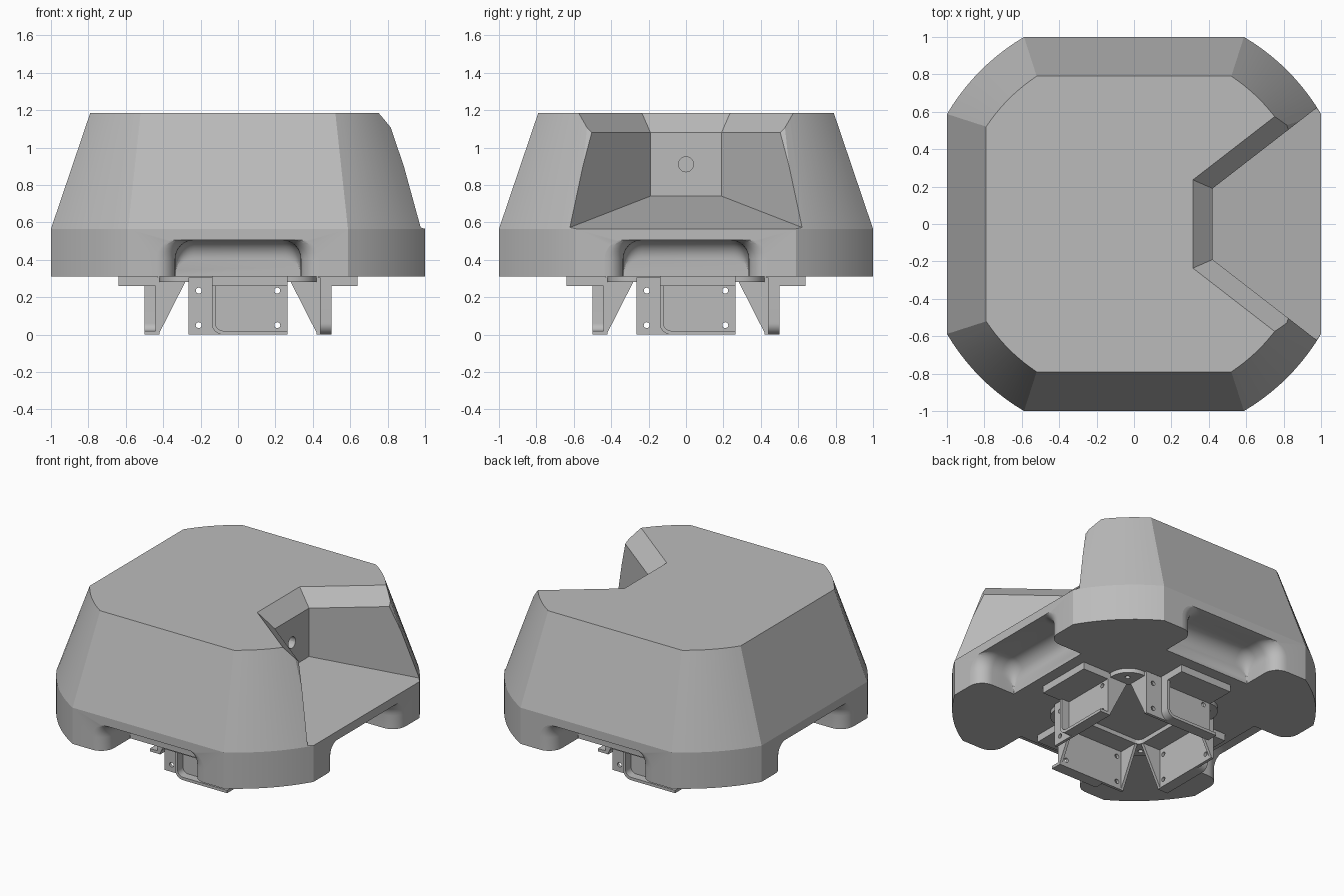
import bpy, bmesh
from math import sin, cos, acos, pi, radians
from mathutils import Matrix

if "Cube" in bpy.data.objects:
    bpy.data.objects.remove(bpy.data.objects["Cube"], do_unlink=True)

grey = bpy.data.materials.new("plain_grey")
grey.use_nodes = True
grey.diffuse_color = (0.5, 0.5, 0.5, 1)
grey.node_tree.nodes["Principled BSDF"].inputs["Base Color"].default_value = (0.5, 0.5, 0.5, 1)


def loft(name, rings, turn=0):
    """Skin closed rings of points, cap both ends, turn by quarter turns."""
    bm = bmesh.new()
    rows = [[bm.verts.new(p) for p in ring] for ring in rings]
    n = len(rows[0])
    for a, b in zip(rows, rows[1:]):
        for i in range(n):
            j = (i + 1) % n
            bm.faces.new((a[i], a[j], b[j], b[i]))
    bm.faces.new(rows[0])
    bm.faces.new(rows[-1])
    bmesh.ops.recalc_face_normals(bm, faces=bm.faces[:])
    bm.transform(Matrix.Rotation(turn * pi / 2, 4, 'Z'))
    mesh = bpy.data.meshes.new(name)
    bm.to_mesh(mesh)
    bm.free()
    mesh.materials.append(grey)
    ob = bpy.data.objects.new(name, mesh)
    bpy.context.collection.objects.link(ob)
    return ob


def front_prism(name, outline, y0, y1, turn=0):
    return loft(name, [[(x, y, z) for x, z in outline] for y in (y0, y1)], turn)


def flat_prism(name, outline, z0, z1):
    return loft(name, [[(x, y, z) for x, y in outline] for z in (z0, z1)])


def side_prism(name, outline, x0, x1, turn=0):
    return loft(name, [[(x, y, z) for y, z in outline] for x in (x0, x1)], turn)


def box(x0, x1, z0, z1):
    return [(x0, z0), (x1, z0), (x1, z1), (x0, z1)]


def circle(u, v, r, n=24):
    return [(u + r * cos(2 * pi * i / n), v + r * sin(2 * pi * i / n)) for i in range(n)]


def rounded_square(h, r, n=8):
    pts = []
    for k, (sx, sy) in enumerate([(1, 1), (-1, 1), (-1, -1), (1, -1)]):
        for i in range(n + 1):
            a = (k + i / n) * pi / 2
            pts.append((sx * (h - r) + r * cos(a), sy * (h - r) + r * sin(a)))
    return pts


def activate(ob):
    bpy.ops.object.select_all(action='DESELECT')
    bpy.context.view_layer.objects.active = ob
    ob.select_set(True)


def cut(ob, cutters):
    activate(ob)
    for c in cutters:
        mod = ob.modifiers.new("cut", 'BOOLEAN')
        mod.operation = 'DIFFERENCE'
        mod.solver = 'EXACT'
        mod.object = c
        bpy.ops.object.modifier_apply(modifier=mod.name)
        bpy.data.objects.remove(c, do_unlink=True)


def smooth(ob):
    activate(ob)
    bpy.ops.object.shade_smooth_by_angle(angle=radians(15))


# Body: a square with circular corners, tapering to the top
def body_ring(half, r, z, n=10):
    start = acos(half / r)
    sweep = pi / 2 - 2 * start
    return [(r * cos(k * pi / 2 + start + sweep * i / n),
             r * sin(k * pi / 2 + start + sweep * i / n), z)
            for k in range(4) for i in range(n + 1)]


body = loft("body", [body_ring(1, 1.16, 0.31), body_ring(1, 1.16, 0.565),
                     body_ring(0.79, 0.946, 1.185)])


# Wedge recess with flared upper rim and sloping floor
def wedge_ring(x, y, z_in, z_out):
    far = 1.35
    w = y + (far - x) * 0.774
    return [(x, -y, z_in), (far, -w, z_out), (far, w, z_out), (x, y, z_in)]


wedge = loft("wedge_cutter", [wedge_ring(0.42, 0.19, 0.74, 0.46),
                              wedge_ring(0.42, 0.19, 1.08, 1.08),
                              wedge_ring(0.315, 0.236, 1.185, 1.185),
                              wedge_ring(0.315, 0.236, 1.4, 1.4)])
port = side_prism("port_cutter", circle(0, 0.91, 0.04), 0.3, 0.5)


# Arched troughs under each side, rounded at the back and flared outward
def arch_ring(d, w, top, r=0.1, n=8):
    pts = [(-w, -d, 0.2)]
    for i in range(n + 1):
        a = pi / 2 * i / n
        pts.append((-w + r - r * cos(a), -d, top - r + r * sin(a)))
    return pts + [(-x, y, z) for x, y, z in reversed(pts)]


def trough(turn):
    steps = [pi / 2 * i / 8 for i in range(9)]
    rings = [arch_ring(0.72 + 0.1 * (1 - cos(a)), 0.335, 0.405 + 0.1 * sin(a)) for a in steps]
    rings += [arch_ring(0.9 + 0.1 * sin(a), 0.335 + 0.1 * (1 - cos(a)), 0.505) for a in steps]
    rings.append(arch_ring(1.1, 0.435, 0.505))
    return loft("trough_cutter", rings, turn)


cut(body, [wedge, port] + [trough(k) for k in range(4)])
smooth(body)

# Mounting frame with corner screw holes
frame = flat_prism("mounting_frame", rounded_square(0.42, 0.14), 0.28, 0.315)
cut(frame, [flat_prism("opening_cutter", rounded_square(0.28, 0.04), 0.2, 0.4)] +
    [flat_prism("screw_cutter", circle(sx * 0.335, sy * 0.335, 0.016, 16), 0.2, 0.4)
     for sx in (-1, 1) for sy in (-1, 1)])
smooth(frame)

# Four brackets, one per side
t = 0.02
for k, side in enumerate(("front", "left", "back", "right")):
    plate = front_prism(side + "_bracket_plate", box(-0.265, 0.265, 0, 0.305), -0.44, -0.42, k)
    cut(plate, [front_prism("hole_cutter", circle(x, z, 0.016, 16), -0.5, -0.36, k)
                for x in (-0.21, 0.21) for z in (0.05, 0.235)])
    smooth(plate)

    # Outer lip: side wall curving into the bottom flange
    corner = [pi + pi / 2 * i / 8 for i in range(9)]
    outer = [(-0.14, 0.27)] + [(-0.08 + 0.06 * cos(a), 0.06 + 0.06 * sin(a)) for a in corner] + [(0.265, 0)]
    inner = [(-0.14 + t, 0.27)] + [(-0.08 + 0.04 * cos(a), 0.06 + 0.04 * sin(a)) for a in corner] + [(0.265, t)]
    smooth(front_prism(side + "_bracket_lip", outer + inner[::-1], -0.5, -0.43, k))

    # Top ledge and inner gussets
    front_prism(side + "_bracket_ledge", box(-0.14, 0.265, 0.26, 0.312), -0.64, -0.43, k)
    for x in (-0.265, 0.265 - t):
        side_prism(side + "_bracket_gusset",
                   [(-0.425, 0), (-0.425, 0.285), (-0.28, 0.285)], x, x + t, k)
